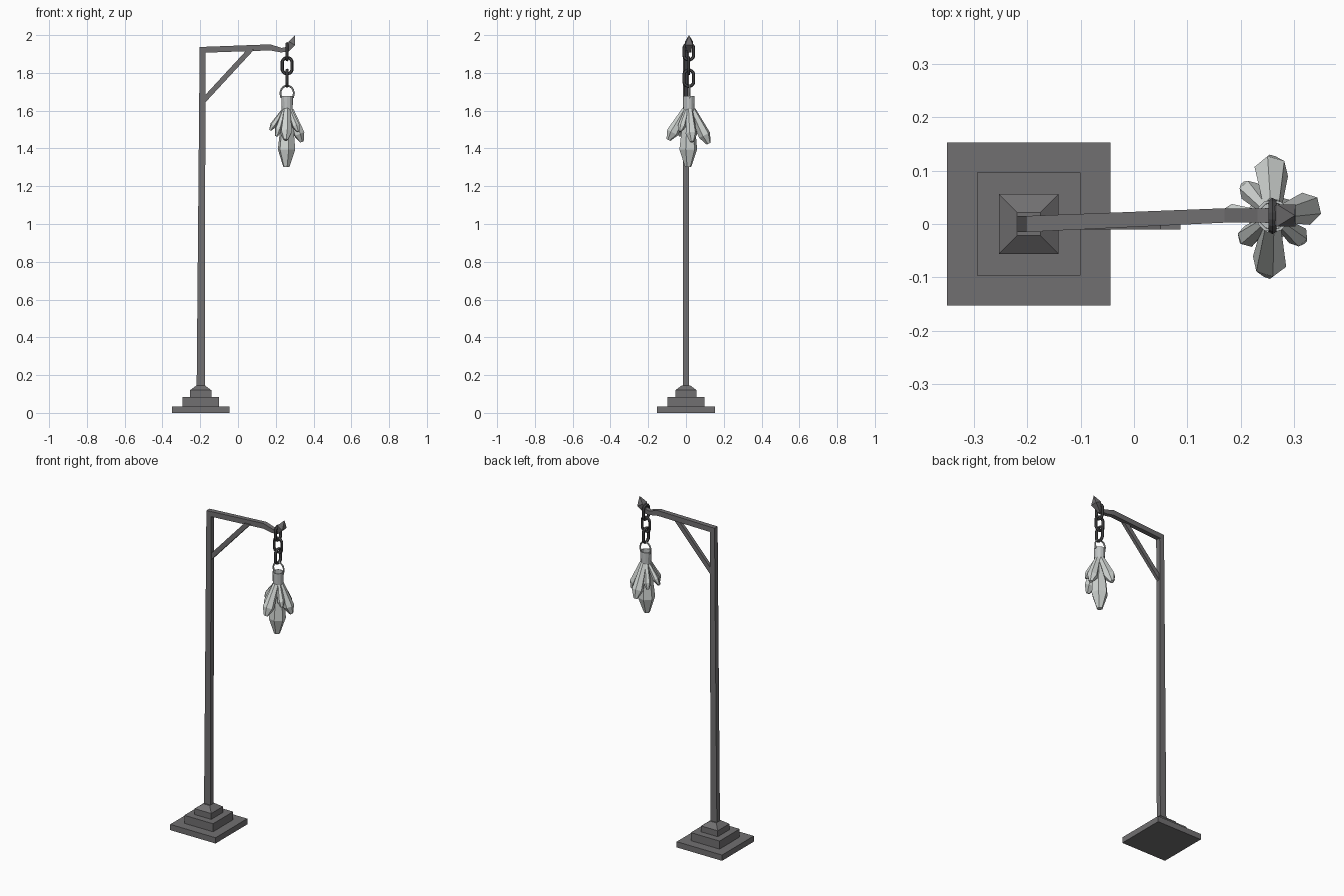
import bpy, bmesh, math
from mathutils import Vector

if "Cube" in bpy.data.objects:
    bpy.data.objects.remove(bpy.data.objects["Cube"])


def material(name, r, g, b):
    m = bpy.data.materials.new(name)
    m.diffuse_color = (r, g, b, 1)
    m.use_nodes = True
    m.node_tree.nodes["Principled BSDF"].inputs["Base Color"].default_value = m.diffuse_color
    return m


IRON = material("iron_grey", 0.165, 0.16, 0.165)
CHAIN = material("dark_chain", 0.07, 0.07, 0.073)
CAP = material("pale_metal", 0.53, 0.55, 0.55)
CRYSTAL = material("crystal_white", 0.64, 0.67, 0.65)
CX, CY = 0.26, 0.015      # axis of the hanging lantern
PX = -0.198               # axis of the post


def loft(name, rings, mat, closed=False):
    """Skin a list of equal-length point rings; cap the ends unless closed."""
    bm = bmesh.new()
    vs = [[bm.verts.new(p) for p in ring] for ring in rings]
    n = len(vs[0])
    pairs = list(zip(vs, vs[1:])) + ([(vs[-1], vs[0])] if closed else [])
    for a, b in pairs:
        for i in range(n):
            j = (i + 1) % n
            bm.faces.new((a[i], a[j], b[j], b[i]))
    if not closed:
        bm.faces.new(vs[0][::-1])
        bm.faces.new(vs[-1])
    bmesh.ops.remove_doubles(bm, verts=bm.verts, dist=1e-5)
    bmesh.ops.recalc_face_normals(bm, faces=bm.faces)
    me = bpy.data.meshes.new(name)
    bm.to_mesh(me)
    bm.free()
    me.materials.append(mat)
    ob = bpy.data.objects.new(name, me)
    bpy.context.collection.objects.link(ob)
    return ob


def rect(x0, x1, h, z):
    return [(x0, -h, z), (x1, -h, z), (x1, h, z), (x0, h, z)]


def bar_end(upper, lower, y, h):
    """Cross-section of a bar given its upper and lower (x, z) points."""
    (xa, za), (xb, zb) = upper, lower
    return [(xa, y - h, za), (xa, y + h, za), (xb, y + h, zb), (xb, y - h, zb)]


def circle(r, z, n=12):
    return [(CX + r * math.cos(i * math.tau / n),
             CY + r * math.sin(i * math.tau / n), z) for i in range(n)]


# Stepped foot
bx = -0.1975
for i, (h0, h1, z0, z1) in enumerate([(0.153, 0.153, 0, 0.035), (0.097, 0.097, 0.035, 0.084),
                                      (0.056, 0.056, 0.084, 0.12), (0.056, 0.022, 0.12, 0.146)]):
    loft(f"base_step_{i + 1}", [rect(bx - h0, bx + h0, h0, z0), rect(bx - h1, bx + h1, h1, z1)], IRON)

# Post, leaning slightly on its outer face
loft("post", [rect(-0.219, -0.176, 0.015, 0.13), rect(-0.203, -0.172, 0.015, 1.936)], IRON)

# Arm that drops a little at the end
loft("arm", [bar_end((-0.203, 1.937), (-0.203, 1.906), 0, 0.015),
             bar_end((0.17, 1.951), (0.17, 1.919), 0.016, 0.0135),
             bar_end((0.232, 1.932), (0.225, 1.909), 0.016, 0.013),
             bar_end((0.258, 1.938), (0.262, 1.910), 0.016, 0.014)], IRON)

# Spear-shaped tip
loft("arm_tip", [bar_end((0.256, 1.935), (0.264, 1.909), 0.016, 0.008),
                 bar_end((0.268, 1.966), (0.303, 1.947), 0.016, 0.021),
                 bar_end((0.302, 2.0), (0.302, 2.0), 0.016, 0.0)], IRON)

# Diagonal brace
loft("brace", [bar_end((-0.19, 1.665), (-0.19, 1.625), 0, 0.01),
               bar_end((0.05, 1.925), (0.087, 1.925), 0, 0.01)], IRON)


# Chain of three links, alternating direction
def link(name, zc, across_y, w=0.026, h=0.043, r=0.0085, n=16, m=6):
    rings = []
    for i in range(n):
        a = (i + 0.5) * math.tau / n
        c, s = math.cos(a), math.sin(a)
        ring = []
        for k in range(m):
            b = k * math.tau / m
            q, t = r * math.cos(b), r * math.sin(b)
            u = (w + q) * c
            v = math.copysign(h - w, s) + (w + q) * s
            ring.append((CX + (t if across_y else u), CY + (u if across_y else t), zc + v))
        rings.append(ring)
    loft(name, rings, CHAIN, closed=True)


for i, zc in enumerate((1.912, 1.838, 1.772)):
    link(f"chain_link_{i + 1}", zc, i % 2 == 0)

# Bail: bent wire above the cap
path = [(-0.031, 1.668), (-0.036, 1.695)]
path += [(-0.033 * math.cos(a), 1.70 + 0.032 * math.sin(a)) for a in (math.pi * k / 8 for k in range(1, 8))]
path += [(0.036, 1.695), (0.031, 1.668)]
rings = []
for i, (x, z) in enumerate(path):
    p, q = path[max(i - 1, 0)], path[min(i + 1, len(path) - 1)]
    d = Vector((q[0] - p[0], 0, q[1] - p[1])).normalized()
    nrm = Vector((-d.z, 0, d.x))
    rings.append([Vector((CX + x, CY + 0.005, z)) + 0.005 *
                  (nrm * math.cos(k * math.tau / 6) + Vector((0, 1, 0)) * math.sin(k * math.tau / 6))
                  for k in range(6)])
loft("bail", rings, CAP)

# Hollow cap holding the crystals
loft("crystal_cap", [circle(0.029, 1.597), circle(0.031, 1.677),
                     circle(0.026, 1.677), circle(0.025, 1.64)], CAP)


# Crystals: tapered hexagonal prisms with blunt points
def crystal(name, base, tip, r, shoulder=0.75):
    base, tip = Vector(base), Vector(tip)
    d = (tip - base).normalized()
    side = d.cross(Vector((0.3, 1, 0.1))).normalized()
    up = d.cross(side)
    rings = []
    for t, f in ((0, 0.55), (shoulder, 1), (1, 0.35)):
        c = base.lerp(tip, t)
        rings.append([c + f * r * (side * math.cos(k * math.tau / 6) + up * math.sin(k * math.tau / 6))
                      for k in range(6)])
    loft(name, rings, CRYSTAL)


crystal("crystal_centre", (CX, CY, 1.61), (CX - 0.004, CY - 0.004, 1.302), 0.048, 0.7)
tips = [((0.257, 0.12, 1.425), 0.033), ((0.253, -0.093, 1.445), 0.033), ((0.338, 0.032, 1.435), 0.031),
        ((0.207, 0.073, 1.475), 0.021), ((0.204, -0.032, 1.465), 0.021),
        ((0.318, -0.031, 1.49), 0.021), ((0.17, 0.022, 1.497), 0.018)]
for i, (tip, r) in enumerate(tips):
    out = (Vector(tip) - Vector((CX, CY, tip[2]))).normalized() * 0.018
    crystal(f"crystal_side_{i + 1}", Vector((CX, CY, 1.605)) + out, tip, r)
